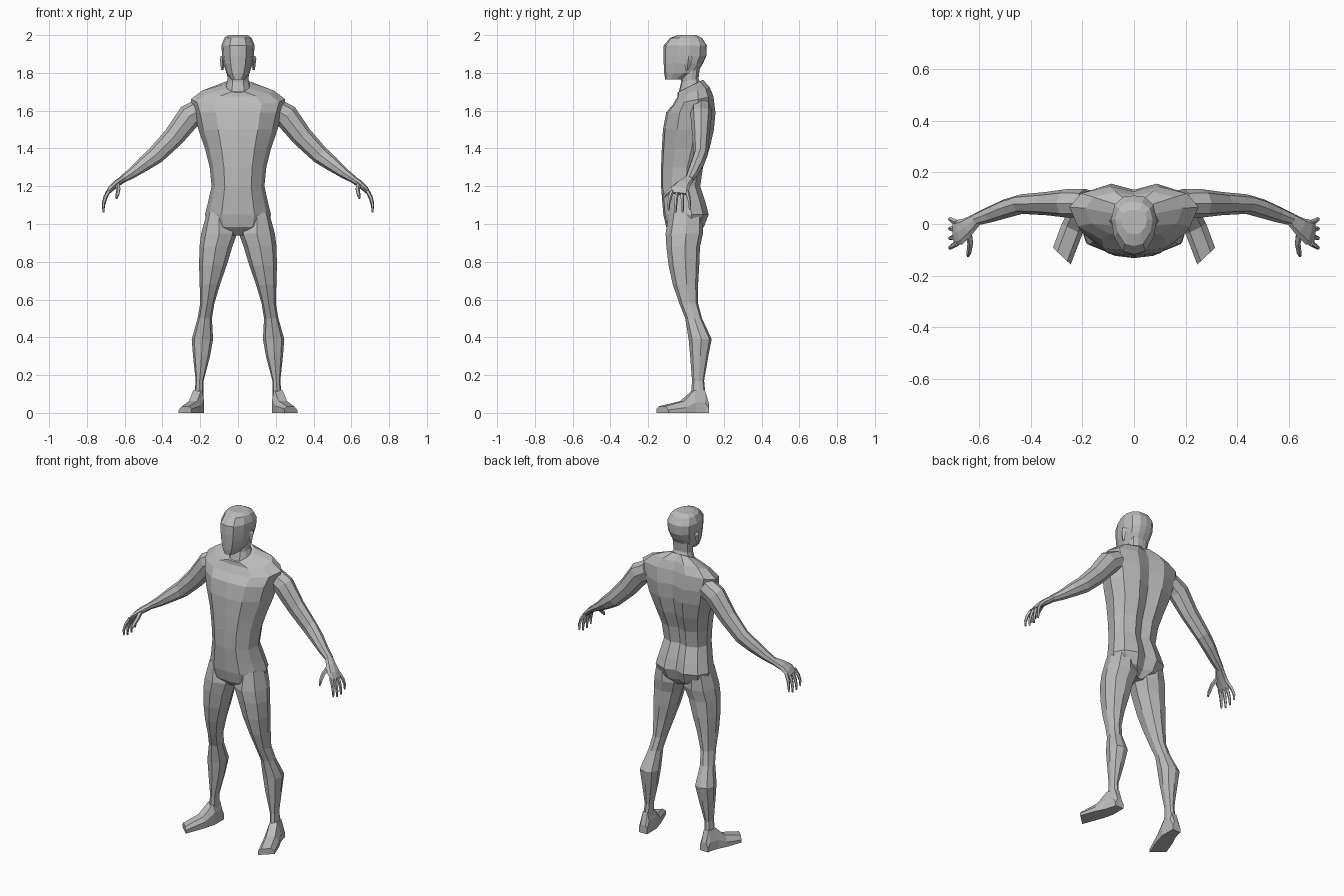
import bpy
import bmesh
from mathutils import Vector
from math import cos, sin, pi

default_cube = bpy.data.objects.get("Cube")
if default_cube:
    bpy.data.objects.remove(default_cube, do_unlink=True)

grey = bpy.data.materials.new("plain grey")
grey.use_nodes = True
GREY_VALUE = (0.5, 0.5, 0.5, 1)
grey.diffuse_color = GREY_VALUE
grey.node_tree.nodes["Principled BSDF"].inputs["Base Color"].default_value = GREY_VALUE


def loft(name, rings, mirrored=False):
    """Skin a list of equally long point rings, cap both ends, flat shaded."""
    bm = bmesh.new()
    rows = [[bm.verts.new(point) for point in ring] for ring in rings]
    count = len(rows[0])
    for low, high in zip(rows, rows[1:]):
        for i in range(count):
            j = (i + 1) % count
            bm.faces.new((low[i], low[j], high[j], high[i]))
    bm.faces.new(rows[0])
    bm.faces.new(rows[-1])
    bmesh.ops.recalc_face_normals(bm, faces=bm.faces)
    mesh = bpy.data.meshes.new(name)
    bm.to_mesh(mesh)
    bm.free()
    mesh.materials.append(grey)
    obj = bpy.data.objects.new(name, mesh)
    bpy.context.collection.objects.link(obj)
    if mirrored:
        obj.modifiers.new("other side", 'MIRROR').use_axis[0] = True
    return obj


def section(half_profile, z, half_width, front, back, tilt=0, x=0):
    """Horizontal ring from a half profile, mirrored left to right."""
    middle, depth = (front + back) / 2, (back - front) / 2
    left_side = [(-u, v) for u, v in reversed(half_profile[1:-1])]
    return [(x + u * half_width, middle + v * depth, z + tilt * v * depth)
            for u, v in half_profile + left_side]


def tube(name, stations, sides=8):
    """Mirrored limb along a path; station = centre x, y, z, thickness, breadth."""
    centres = [Vector(s[:3]) for s in stations]
    rings = []
    for i, (centre, station) in enumerate(zip(centres, stations)):
        thick, broad = station[3:]
        ahead = centres[min(i + 1, len(centres) - 1)]
        along = (ahead - centres[max(i - 1, 0)]).normalized()
        across = Vector((0, 1, 0)) if abs(along.y) < 0.7 else Vector((1, 0, 0))
        across = (across - along * across.dot(along)).normalized()
        up = along.cross(across)
        turns = [2 * pi * k / sides for k in range(sides)]
        rings.append([centre + across * broad * cos(a) + up * thick * sin(a) for a in turns])
    return loft(name, rings, True)


# Torso with a shallow spine groove: z, half width, front, back, tilt
torso_profile = [(0, -1), (.5, -.92), (.87, -.45), (1, .25), (.82, .75), (.38, 1), (0, .82)]
torso = [
    (.94, .05, -.06, .05, 0),
    (.985, .15, -.105, .095, 0),
    (1.05, .175, -.12, .12, 0),
    (1.11, .16, -.125, .105, 0),
    (1.2, .14, -.132, .075, 0),
    (1.3, .15, -.132, .09, 0),
    (1.4, .175, -.128, .125, 0),
    (1.5, .21, -.122, .148, 0),
    (1.59, .232, -.105, .156, 0),
    (1.655, .25, -.068, .145, .2),
    (1.7, .19, -.045, .125, .3),
    (1.73, .075, -.045, .09, .5),
]
loft("torso", [section(torso_profile, *row) for row in torso])

# Neck and head share a rounder profile with a flat face
head_profile = [(0, -1), (.5, -.9), (.88, -.4), (1, .2), (.85, .7), (.45, .96), (0, 1)]
neck = [(1.7, .072, -.045, .085, .4), (1.76, .056, -.025, .066, .2), (1.84, .06, -.03, .075, 0)]
loft("neck", [section(head_profile, *row) for row in neck])

head = [
    (1.765, .036, -.11, -.015),
    (1.8, .062, -.116, .06),
    (1.85, .078, -.118, .09),
    (1.89, .084, -.12, .108),
    (1.945, .088, -.118, .11),
    (1.985, .072, -.085, .085),
    (2.0, .05, -.04, .055),
]
loft("head", [section(head_profile, *row) for row in head])

# Small flat ears
ear = [(1.815, .006, 0, .012), (1.845, .01, -.008, .025), (1.875, .014, -.008, .035), (1.89, .008, 0, .025)]
ear_profile = [(0, -1), (1, 0), (0, 1)]
loft("ears", [section(ear_profile, *row, x=.083) for row in ear], True)

# Legs: z, inner x, outer x, front y, back y
leg_profile = [(0, -1), (.75, -.7), (1, .1), (.7, .8), (0, 1)]
legs = [
    (1.06, .04, .165, -.09, .09),
    (.95, .004, .195, -.108, .09),
    (.88, .03, .204, -.104, .074),
    (.78, .06, .206, -.092, .07),
    (.68, .095, .203, -.07, .064),
    (.58, .125, .2, -.036, .064),
    (.5, .138, .214, -.004, .085),
    (.39, .132, .245, .014, .136),
    (.3, .148, .238, .022, .118),
    (.17, .182, .224, .032, .096),
    (.08, .184, .232, .025, .105),
]
loft("legs", [section(leg_profile, z, (outer - inner) / 2, front, back, x=(inner + outer) / 2)
              for z, inner, outer, front, back in legs], True)


# Feet, turned outwards: inner edge, outer edge, height
def foot_section(inner, outer, height):
    a, b = Vector((*inner, 0)), Vector((*outer, 0))
    rise = Vector((0, 0, height))
    return [a, b, b + rise * .45, b.lerp(a, .25) + rise, a.lerp(b, .2) + rise, a + rise * .6]


feet = [
    ((.18, .122), (.236, .122), .05),
    ((.18, .1), (.238, .1), .12),
    ((.18, .03), (.255, .05), .12),
    ((.2, -.04), (.28, 0), .062),
    ((.245, -.157), (.314, -.092), .035),
]
loft("feet", [foot_section(*row) for row in feet], True)

# Arms from shoulder to wrist
tube("arms", [
    (.19, .08, 1.61, .06, .055),
    (.255, .08, 1.572, .066, .056),
    (.34, .079, 1.462, .056, .045),
    (.435, .077, 1.365, .048, .038),
    (.495, .06, 1.32, .04, .037),
    (.56, .036, 1.27, .028, .031),
    (.612, .018, 1.236, .02, .024),
])

# Palms, thumbs and curled fingers
tube("palms", [
    (.605, .02, 1.24, .019, .024),
    (.645, -.012, 1.212, .019, .038),
    (.675, -.032, 1.185, .016, .05),
    (.695, -.036, 1.16, .01, .046),
])
tube("thumbs", [
    (.64, -.03, 1.215, .014, .014),
    (.633, -.075, 1.185, .012, .012),
    (.638, -.108, 1.155, .01, .01),
    (.643, -.125, 1.135, .005, .005),
], sides=5)
finger_names = ("index", "middle", "ring", "little")
for i, finger in enumerate(finger_names):
    base = -.074 + .026 * i
    spread = -.018 + .011 * i
    drop = (.012, 0, 0, .018)[i]
    tube(finger + "_fingers", [
        (.685, base, 1.175, .011, .012),
        (.703, base + spread * .6, 1.135 + drop / 2, .01, .01),
        (.712, base + spread, 1.095 + drop, .008, .008),
        (.713, base + spread, 1.06 + drop, .005, .005),
    ], sides=5)
